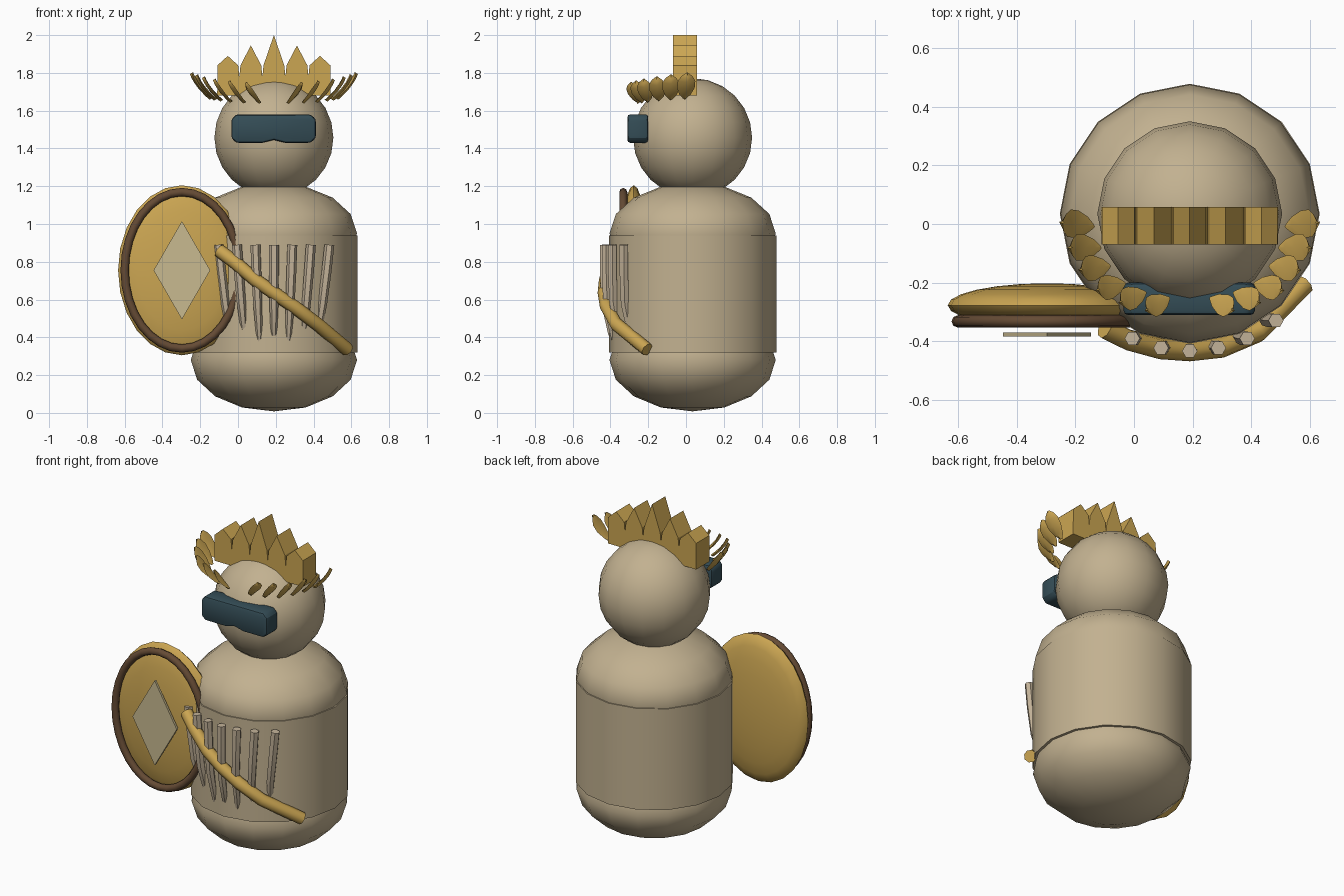
import bpy, bmesh, math
from mathutils import Vector, Matrix

if "Cube" in bpy.data.objects:
    bpy.data.objects.remove(bpy.data.objects["Cube"])

CX, CY = 0.19, 0.035   # body axis


def mat(name, r, g, b):
    m = bpy.data.materials.new(name)
    m.diffuse_color = (r, g, b, 1)
    m.use_nodes = True
    m.node_tree.nodes["Principled BSDF"].inputs["Base Color"].default_value = m.diffuse_color
    return m


TAN = mat("tan", 0.54, 0.44, 0.28)
GOLD = mat("gold", 0.60, 0.38, 0.085)
TEAL = mat("dark teal", 0.035, 0.075, 0.095)
BROWN = mat("brown", 0.13, 0.07, 0.035)
PALE = mat("pale gold", 0.58, 0.49, 0.28)
BONE = mat("bone", 0.55, 0.45, 0.32)


def finish(name, bm, material, angle=None):
    """Turn a bmesh into a named object, smooth below the given angle."""
    bmesh.ops.recalc_face_normals(bm, faces=bm.faces)
    me = bpy.data.meshes.new(name)
    bm.to_mesh(me)
    bm.free()
    me.materials.append(material)
    ob = bpy.data.objects.new(name, me)
    bpy.context.collection.objects.link(ob)
    if angle:
        bpy.ops.object.select_all(action='DESELECT')
        ob.select_set(True)
        bpy.context.view_layer.objects.active = ob
        bpy.ops.object.shade_smooth_by_angle(angle=math.radians(angle))
    return ob


def ball(name, loc, size, material, seg=16, rings=8, turn=None):
    bm = bmesh.new()
    bmesh.ops.create_uvsphere(bm, u_segments=seg, v_segments=rings, radius=1,
                              matrix=turn or Matrix())
    bmesh.ops.scale(bm, vec=size, verts=bm.verts)
    bmesh.ops.translate(bm, vec=loc, verts=bm.verts)
    return finish(name, bm, material, 60)


def plate(name, pts, y0, y1, material, bevel=0):
    """Extrude an (x, z) outline along y."""
    bm = bmesh.new()
    f = bm.faces.new([bm.verts.new((x, y0, z)) for x, z in pts])
    ext = bmesh.ops.extrude_face_region(bm, geom=[f])['geom']
    bmesh.ops.translate(bm, vec=(0, y1 - y0, 0),
                        verts=[v for v in ext if isinstance(v, bmesh.types.BMVert)])
    if bevel:
        bmesh.ops.recalc_face_normals(bm, faces=bm.faces)
        es = [e for e in bm.edges if e.calc_face_angle(0) > 0.5]
        bmesh.ops.bevel(bm, geom=es, offset=bevel, segments=2, profile=0.5, affect='EDGES')
    return finish(name, bm, material, 25 if bevel else None)


def tube(bm, pts, radii, n=8):
    """Sweep a round section through points."""
    pts = [Vector(p) for p in pts]
    rows = []
    for i, p in enumerate(pts):
        d = (pts[min(i + 1, len(pts) - 1)] - pts[max(i - 1, 0)]).normalized()
        a = d.cross(Vector((0, 1, 0))).normalized()
        b = d.cross(a)
        rows.append([bm.verts.new(p + radii[i] * (a * math.cos(2 * math.pi * k / n)
                                                  + b * math.sin(2 * math.pi * k / n)))
                     for k in range(n)])
    for r, s in zip(rows, rows[1:]):
        for k in range(n):
            bm.faces.new((r[k], r[(k + 1) % n], s[(k + 1) % n], s[k]))
    bm.faces.new(rows[0])
    bm.faces.new(rows[-1])


# Body: drum with a flattened dome at each end
bm = bmesh.new()
bmesh.ops.create_cone(bm, cap_ends=True, segments=16, radius1=0.443, radius2=0.443, depth=0.62,
                      matrix=Matrix.Translation((CX, CY, 0.63)))
finish("torso", bm, TAN, 40)
ball("hips", (CX, CY, 0.28), (0.44, 0.44, 0.272), TAN)
ball("shoulders", (CX, CY, 0.95), (0.44, 0.44, 0.268), TAN)
ball("head", (CX, CY, 1.457), (0.315, 0.315, 0.315), TAN, 16, 12)

# Visor with a shallow nose notch
plate("visor", [(-0.035, 1.455), (-0.01, 1.43), (0.13, 1.43), (0.19, 1.445), (0.25, 1.43),
                (0.385, 1.43), (0.412, 1.455), (0.412, 1.555), (0.385, 1.58), (-0.01, 1.58),
                (-0.035, 1.555)], -0.31, -0.2, TEAL, 0.014)

# Crown: row of five joined spikes
top = []
for i, peak in enumerate((1.89, 1.945, 2.0, 1.945, 1.89)):
    x = CX + (i - 2) * 0.122
    top += [(x - 0.055, 1.84), (x, peak), (x + 0.055, 1.84)]
    if i < 4:
        top.append((x + 0.061, 1.78))
plate("crown", [(CX - 0.3, 1.68)] + top + [(CX + 0.3, 1.68)], -0.07, 0.058, GOLD)

# Laurel leaves: cupped blades flaring outward on both sides of the head
SPOTS = [(0.39, 0.00, 1.738), (0.365, -0.08, 1.73), (0.33, -0.15, 1.722),
         (0.275, -0.215, 1.712), (0.20, -0.252, 1.705), (0.115, -0.275, 1.70)]
OUTLINE = [(-0.085, 0.008), (-0.06, 0.03), (-0.015, 0.047), (0.03, 0.047), (0.062, 0.03), (0.085, 0.004)]
for side, label in ((-1, "left"), (1, "right")):
    bm = bmesh.new()
    for i, (dx, y, z) in enumerate(SPOTS):
        yaw = Matrix.Rotation(math.radians(8 - 7 * i), 3, 'Z')
        k = 1 - 0.04 * i
        rows = []
        for u, w in OUTLINE:
            row = []
            for off, v in ((0, -w), (0.012, 0), (0, w), (-0.005, 0)):
                q = yaw @ Vector((u * 0.62 + off - u * u * 2 + 0.005, v,
                                  u * 0.80 - off * 0.6 - 0.005))
                row.append(bm.verts.new((CX + side * (dx + q.x * k), y + q.y * k, z + q.z * k)))
            rows.append(row)
        for r, s in zip(rows, rows[1:]):
            for j in range(4):
                bm.faces.new((r[j], r[(j + 1) % 4], s[(j + 1) % 4], s[j]))
        bm.faces.new(rows[0])
        bm.faces.new(rows[-1])
    finish(label + "_laurel", bm, GOLD, 40)

# Shield: domed oval, rim and diamond
SX, SZ = -0.297, 0.755
ball("shield", (SX, -0.277, SZ), (0.338, 0.075, 0.45), GOLD, 24, 12,
     Matrix.Rotation(math.pi / 2, 4, 'X'))
bm = bmesh.new()
N, M = 32, 8
ring = []
for i in range(N):
    a = 2 * math.pi * i / N
    ring.append([bm.verts.new((SX + (0.303 + 0.022 * math.cos(b)) * math.cos(a),
                               -0.332 + 0.021 * math.sin(b),
                               SZ + (0.414 + 0.022 * math.cos(b)) * math.sin(a)))
                 for b in (2 * math.pi * j / M for j in range(M))])
for i in range(N):
    r, s = ring[i], ring[(i + 1) % N]
    for j in range(M):
        bm.faces.new((r[j], r[(j + 1) % M], s[(j + 1) % M], s[j]))
finish("shield_rim", bm, BROWN, 50)
plate("shield_diamond", [(SX, SZ - 0.26), (SX + 0.15, SZ), (SX, SZ + 0.26), (SX - 0.15, SZ)],
      -0.384, -0.37, PALE)

# Hanging fringe: tapered strands following the chest
bm = bmesh.new()
for i in range(-3, 4):
    x = CX + i * 0.098
    y = CY - math.sqrt(0.468 ** 2 - (x - CX) ** 2)
    low = 0.31 if i % 2 else 0.36
    dx = -i * 0.02
    tube(bm, [(x, y, 0.89), (x + dx * 0.25, y, 0.75), (x + dx * 0.6, y + 0.005, 0.58),
              (x + dx, y + 0.035, 0.42), (x + dx * 1.2, y + 0.055, low)],
         [0.026, 0.026, 0.024, 0.017, 0.005], 6)
finish("fringe", bm, BONE, 50)

# Sash: tube running diagonally round the chest
bm = bmesh.new()
tube(bm, [(-0.10, -0.355, 0.86), (-0.02, -0.395, 0.80), (0.09, -0.425, 0.705),
          (0.19, -0.432, 0.635), (0.30, -0.42, 0.56), (0.42, -0.37, 0.47), (0.58, -0.205, 0.335)],
     [0.036] * 7)
finish("sash", bm, GOLD, 50)
